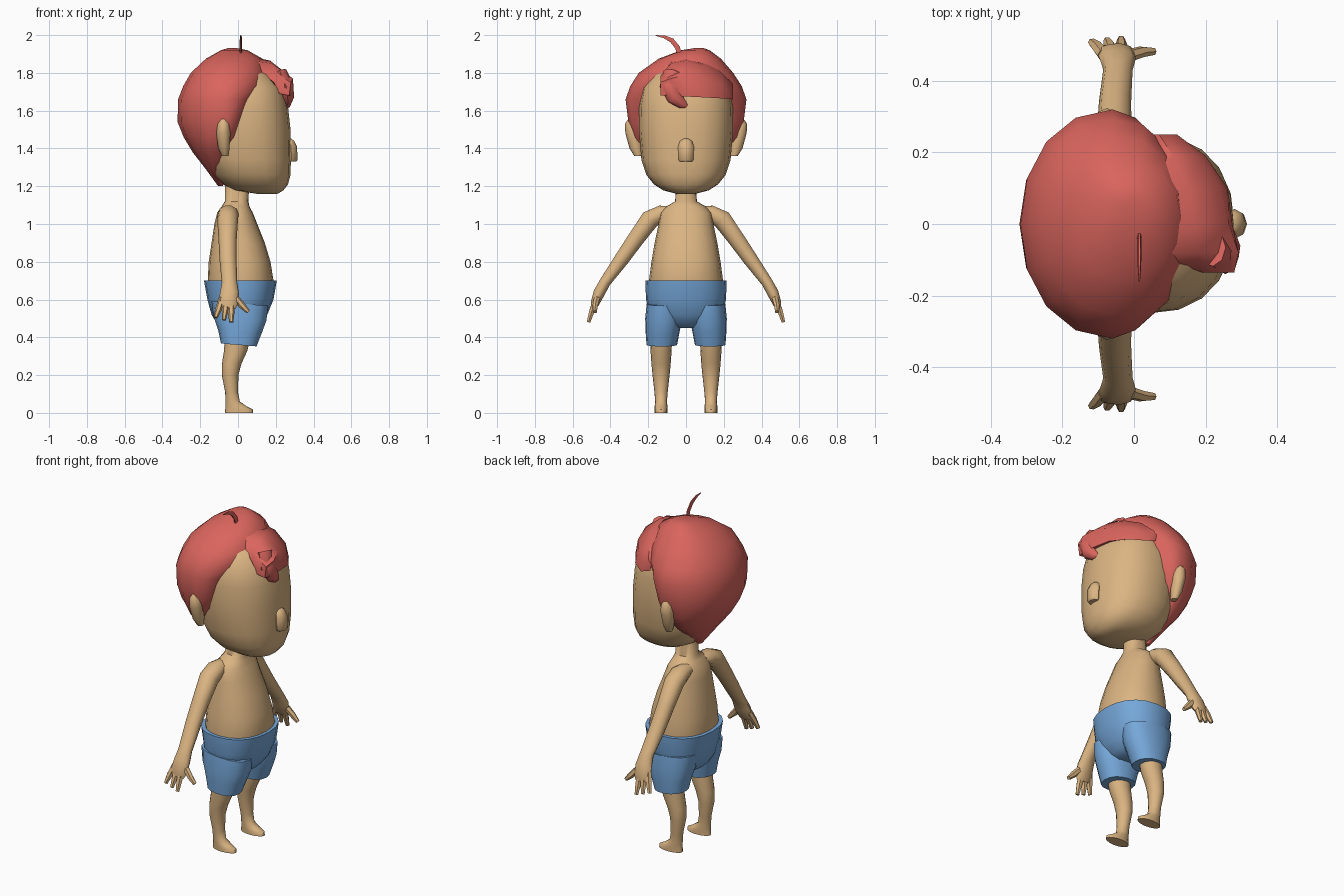
import bpy, bmesh, math
from mathutils import Vector


def material(name, rgb):
    m = bpy.data.materials.new(name)
    m.diffuse_color = (*rgb, 1)
    return m


SKIN = material("tan skin", (0.71, 0.46, 0.225))
HAIR = material("red hair", (0.70, 0.13, 0.11))
CLOTH = material("blue cloth", (0.18, 0.39, 0.70))


def skin_rings(name, rings, mat, angle=50):
    """Bridge closed rings of points and cap both ends."""
    bm = bmesh.new()
    vs = [[bm.verts.new(p) for p in r] for r in rings]
    n = len(vs[0])
    for a, b in zip(vs, vs[1:]):
        for i in range(n):
            j = (i + 1) % n
            bm.faces.new((a[i], a[j], b[j], b[i]))
    bm.faces.new(vs[0][::-1])
    bm.faces.new(vs[-1])
    bmesh.ops.recalc_face_normals(bm, faces=bm.faces)
    me = bpy.data.meshes.new(name)
    bm.to_mesh(me)
    bm.free()
    me.materials.append(mat)
    ob = bpy.data.objects.new(name, me)
    bpy.context.collection.objects.link(ob)
    bpy.ops.object.select_all(action='DESELECT')
    ob.select_set(True)
    bpy.context.view_layer.objects.active = ob
    bpy.ops.object.shade_smooth_by_angle(angle=math.radians(angle))
    return ob


def loft(name, rings, mat, cy=0, n=16, e=2.0, tilt=0, angle=50):
    """Horizontal rings: z, back x, front x, half width, [x of widest point, y shift]."""
    out = []
    for z, x0, x1, ry, *opt in rings:
        xm = opt[0] if opt else (x0 + x1) / 2
        y0 = cy + (opt[1] if len(opt) > 1 else 0)
        ring = []
        for i in range(n):
            t = 2 * math.pi * i / n
            c, s = math.cos(t), math.sin(t)
            c = math.copysign(abs(c) ** (2 / e), c)
            s = math.copysign(abs(s) ** (2 / e), s)
            x = xm + c * (x1 - xm if c > 0 else xm - x0)
            ring.append((x, y0 + s * ry, z + tilt * x))
        out.append(ring)
    return skin_rings(name, out, mat, angle)


def tube(name, path, mat, n=10):
    """Path points: x, y, z, radius along x, radius across."""
    pts = [Vector(p[:3]) for p in path]
    out = []
    for i, p in enumerate(path):
        d = (pts[min(i + 1, len(pts) - 1)] - pts[max(i - 1, 0)]).normalized()
        side = d.cross(Vector((1, 0, 0))).normalized()
        u = side.cross(d)
        out.append([pts[i] + u * math.cos(t) * p[3] + side * math.sin(t) * p[4]
                    for t in (2 * math.pi * k / n for k in range(n))])
    return skin_rings(name, out, mat)


# head with jaw reaching forward
loft("head", [
    (1.16, 0.10, 0.21, 0.05), (1.178, -0.02, 0.24, 0.12), (1.21, -0.08, 0.265, 0.17),
    (1.26, -0.13, 0.278, 0.21), (1.34, -0.17, 0.28, 0.236), (1.50, -0.20, 0.278, 0.25),
    (1.62, -0.20, 0.265, 0.248), (1.72, -0.18, 0.24, 0.23), (1.79, -0.14, 0.18, 0.18),
    (1.84, -0.08, 0.10, 0.10)], SKIN, n=20, e=2.3)

# nose
loft("nose", [(1.33, 0.25, 0.308, 0.034), (1.34, 0.25, 0.316, 0.039),
              (1.41, 0.25, 0.312, 0.042), (1.44, 0.25, 0.298, 0.032),
              (1.453, 0.25, 0.28, 0.015)], SKIN, n=8)

# neck and torso
loft("torso", [
    (0.62, -0.15, 0.17, 0.19), (0.70, -0.16, 0.188, 0.196), (0.80, -0.155, 0.172, 0.183),
    (0.90, -0.14, 0.142, 0.166), (1.00, -0.125, 0.102, 0.145), (1.06, -0.11, 0.078, 0.135),
    (1.095, -0.085, 0.06, 0.10), (1.12, -0.07, 0.055, 0.058), (1.22, -0.07, 0.06, 0.05)],
    SKIN, n=20, e=2.2)

# shorts seat
loft("shorts_seat", [
    (0.45, -0.06, 0.08, 0.07), (0.47, -0.11, 0.12, 0.13), (0.52, -0.14, 0.155, 0.19),
    (0.60, -0.162, 0.188, 0.212), (0.70, -0.18, 0.205, 0.215)], CLOTH, n=20, e=2.3)

for s, side in ((-1, "right"), (1, "left")):
    # shorts leg with slanted hem
    loft(f"{side}_shorts_leg", [
        (0.36, -0.09, 0.098, 0.081, 0.0, s * 0.01), (0.43, -0.105, 0.125, 0.09, 0.0, s * 0.006),
        (0.50, -0.13, 0.15, 0.098), (0.58, -0.14, 0.16, 0.09)],
        CLOTH, cy=s * 0.118, e=2.3, tilt=-0.08)
    # leg and foot
    loft(f"{side}_leg", [
        (0.0, -0.068, 0.08, 0.034), (0.018, -0.068, 0.078, 0.034), (0.035, -0.065, 0.045, 0.034),
        (0.06, -0.066, 0.01, 0.031), (0.11, -0.068, 0.0, 0.035), (0.20, -0.086, 0.002, 0.045),
        (0.26, -0.085, 0.018, 0.051), (0.33, -0.074, 0.05, 0.056), (0.40, -0.07, 0.065, 0.058)],
        SKIN, cy=s * 0.132)
    # arm and palm
    tube(f"{side}_arm", [
        (-0.05, s * 0.07, 1.06, 0.045, 0.035), (-0.052, s * 0.13, 1.055, 0.055, 0.046),
        (-0.055, s * 0.19, 1.025, 0.055, 0.053), (-0.055, s * 0.27, 0.915, 0.048, 0.046),
        (-0.053, s * 0.34, 0.815, 0.045, 0.041), (-0.045, s * 0.43, 0.69, 0.041, 0.031),
        (-0.045, s * 0.46, 0.635, 0.05, 0.032), (-0.052, s * 0.482, 0.58, 0.052, 0.024),
        (-0.055, s * 0.49, 0.555, 0.042, 0.015)], SKIN)
    # fingers and thumb
    for k, (x0, x1, y1, z1) in enumerate(((-0.085, -0.118, 0.508, 0.505),
                                          (-0.06, -0.075, 0.512, 0.492),
                                          (-0.035, -0.036, 0.516, 0.480),
                                          (-0.01, 0.055, 0.482, 0.535))):
        tube(f"{side}_finger_{k + 1}", [
            (x0, s * 0.472, 0.605, 0.018, 0.018),
            ((x0 + x1) / 2, s * (0.480 + y1) / 2, (0.60 + z1) / 2, 0.018, 0.016),
            (x1, s * y1, z1, 0.011, 0.011)], SKIN, n=6)
    # ear
    loft(f"{side}_ear", [
        (1.36, -0.085, -0.05, 0.02, -0.07, -s * 0.022), (1.40, -0.105, -0.045, 0.035, -0.07, -s * 0.012),
        (1.48, -0.115, -0.04, 0.04, -0.075, s * 0.005), (1.53, -0.11, -0.045, 0.038, -0.075, s * 0.01),
        (1.555, -0.095, -0.06, 0.02, -0.075, s * 0.01)], SKIN, cy=s * 0.276, n=8)

# hair cap, pointed at the nape, thick around the sides
loft("hair_cap", [
    (1.20, -0.105, -0.08, 0.02, -0.09), (1.29, -0.17, -0.06, 0.13, -0.10),
    (1.38, -0.24, -0.06, 0.235, -0.10), (1.46, -0.288, 0.02, 0.285, -0.07),
    (1.54, -0.32, 0.05, 0.305, -0.06), (1.66, -0.317, 0.10, 0.32, -0.06),
    (1.73, -0.29, 0.16, 0.295, -0.06), (1.80, -0.25, 0.15, 0.25, -0.06),
    (1.875, -0.17, 0.13, 0.165, -0.05, 0.02), (1.92, -0.09, 0.05, 0.075, -0.04, 0.05),
    (1.932, -0.05, -0.01, 0.02, -0.03, 0.07)], HAIR, n=16, e=2.1)

# fringe: cross-sections along y, each as x, z pairs (back, top, front, tip, inner)
fringe = [
    (-0.135, (0.19, 1.75), (0.22, 1.785), (0.28, 1.75), (0.27, 1.68), (0.22, 1.69)),
    (-0.08, (0.04, 1.87), (0.18, 1.85), (0.292, 1.77), (0.285, 1.68), (0.22, 1.70)),
    (0.0, (0.0, 1.90), (0.17, 1.865), (0.265, 1.79), (0.275, 1.675), (0.22, 1.69)),
    (0.10, (0.0, 1.88), (0.15, 1.84), (0.245, 1.76), (0.262, 1.67), (0.20, 1.69)),
    (0.19, (0.08, 1.77), (0.11, 1.80), (0.18, 1.74), (0.20, 1.665), (0.14, 1.69)),
    (0.25, (0.05, 1.72), (0.07, 1.74), (0.105, 1.71), (0.12, 1.66), (0.06, 1.68))]
skin_rings("fringe", [[(x, y, z) for x, z in pts] for y, *pts in fringe], HAIR)

# swept lock over the brow and the stray tuft on top
tube("front_lock", [
    (0.22, -0.07, 1.80, 0.04, 0.05), (0.255, -0.09, 1.73, 0.04, 0.05),
    (0.265, -0.06, 1.67, 0.032, 0.042), (0.26, -0.02, 1.635, 0.02, 0.026),
    (0.25, 0.02, 1.61, 0.004, 0.004)], HAIR, n=8)
tube("tuft", [
    (0.015, -0.03, 1.88, 0.006, 0.014), (0.015, -0.045, 1.935, 0.006, 0.015),
    (0.015, -0.075, 1.972, 0.006, 0.014), (0.015, -0.115, 1.991, 0.005, 0.009),
    (0.015, -0.16, 1.998, 0.002, 0.002)], HAIR, n=6)
